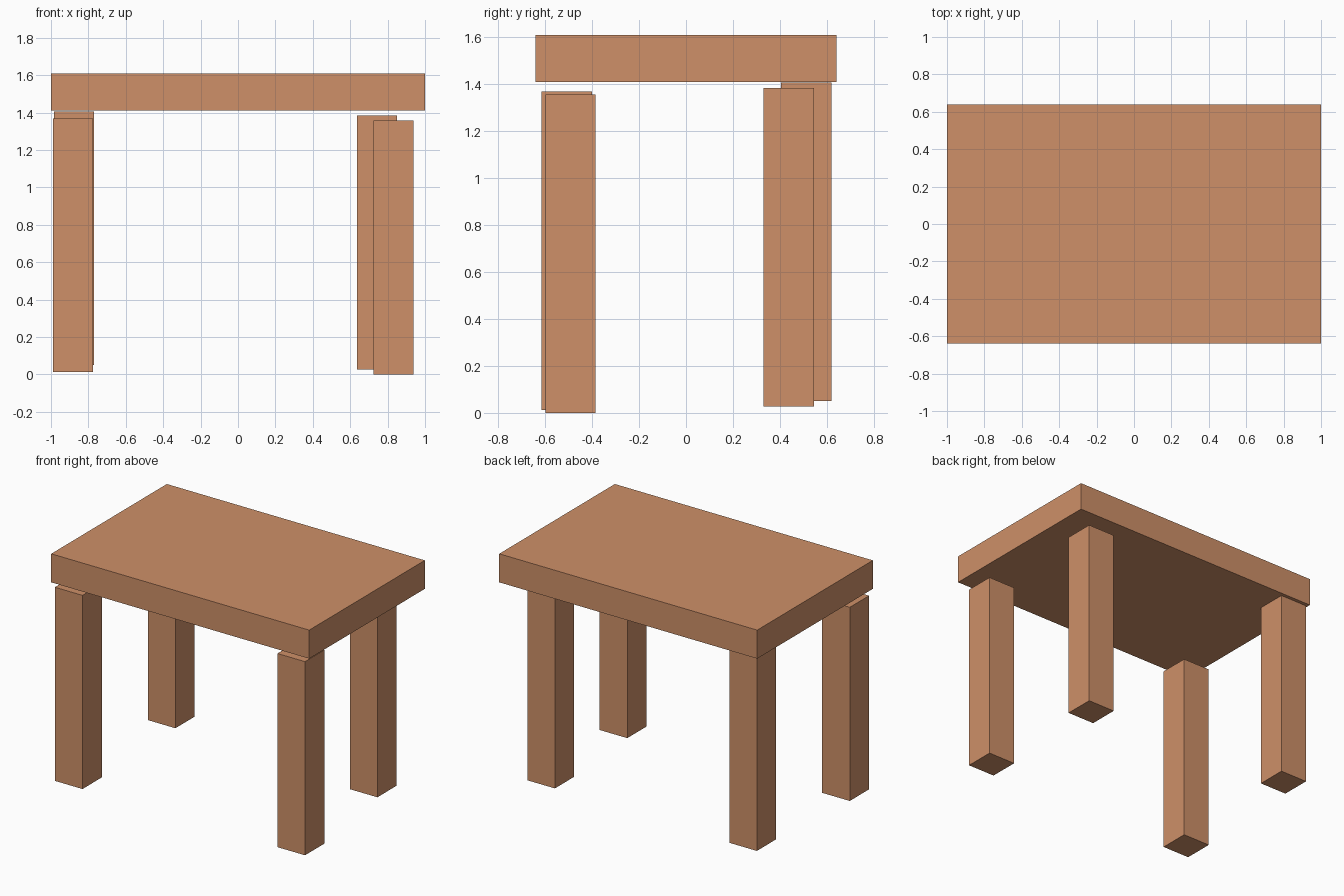
import bpy

if "Cube" in bpy.data.objects:
    bpy.data.objects.remove(bpy.data.objects["Cube"])

wood = bpy.data.materials.new("wood")
wood.diffuse_color = (0.62, 0.28, 0.14, 1)
wood.use_nodes = True
wood.node_tree.nodes["Principled BSDF"].inputs["Base Color"].default_value = wood.diffuse_color


def box(name, center, size):
    bpy.ops.mesh.primitive_cube_add(size=1, location=center)
    ob = bpy.context.object
    ob.name = name
    ob.scale = size
    bpy.ops.object.transform_apply(location=False, rotation=False, scale=True)
    ob.data.materials.append(wood)
    return ob


# Table top slab
box("table_top", (0, 0, 1.51), (2, 1.28, 0.2))

# Four identical legs, placed slightly unevenly: centre x, centre y, foot z
LEG_WIDTH, LEG_HEIGHT = 0.214, 1.357
legs = {
    "front_left_leg": (-0.882, -0.508, 0.012),
    "front_right_leg": (0.832, -0.492, 0.0),
    "back_left_leg": (-0.876, 0.512, 0.05),
    "back_right_leg": (0.742, 0.438, 0.027),
}
for name, (x, y, foot) in legs.items():
    box(name, (x, y, foot + LEG_HEIGHT / 2), (LEG_WIDTH, LEG_WIDTH, LEG_HEIGHT))
